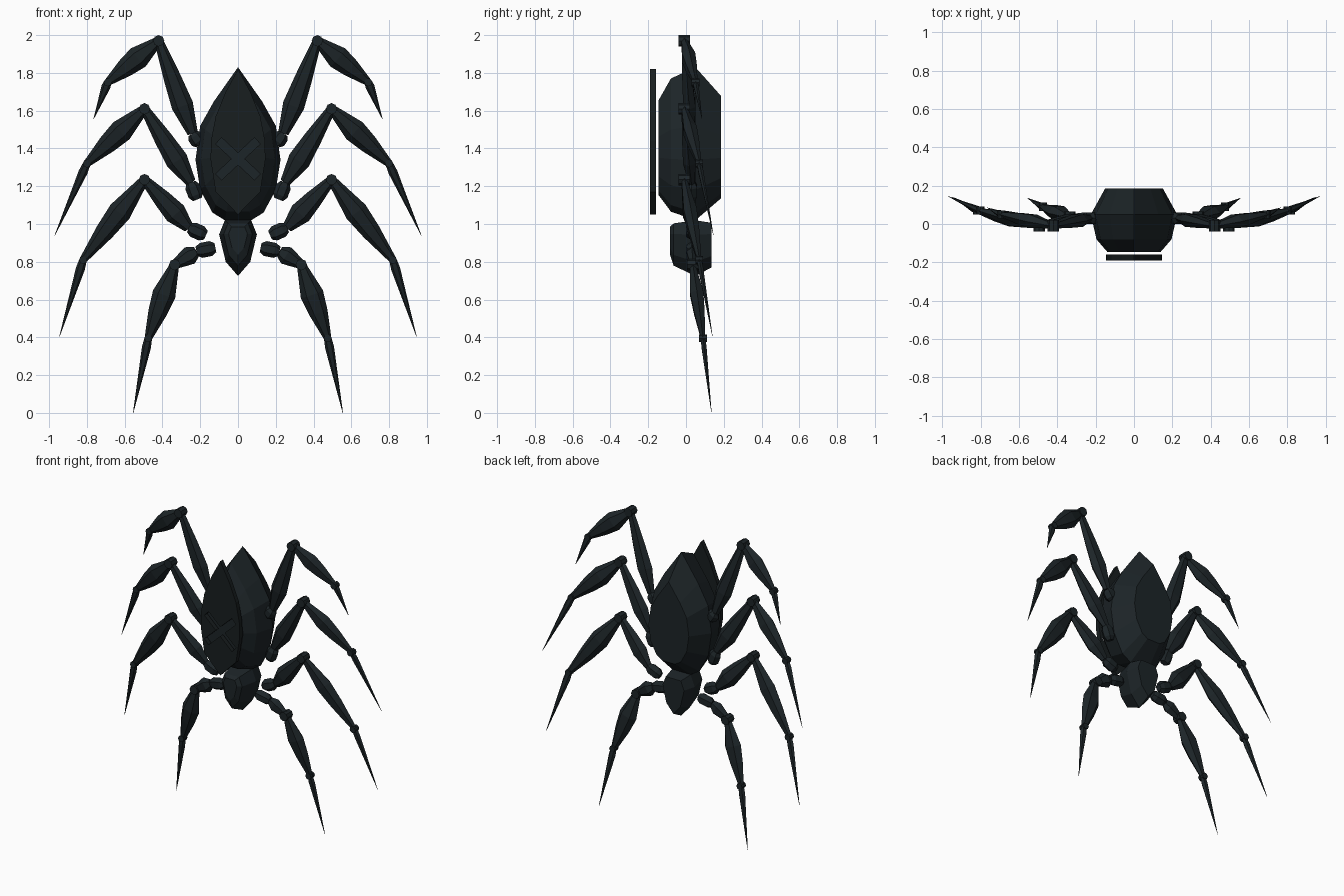
import bpy, bmesh, math
from mathutils import Vector, Matrix

if "Cube" in bpy.data.objects:
    bpy.data.objects.remove(bpy.data.objects["Cube"])


def material(name, rgb):
    m = bpy.data.materials.new(name)
    m.diffuse_color = (*rgb, 1)
    m.use_nodes = True
    m.node_tree.nodes["Principled BSDF"].inputs["Base Color"].default_value = m.diffuse_color
    return m


SHELL = material("dark_shell", (0.012, 0.018, 0.021))
PLATE = material("plate_shell", (0.009, 0.013, 0.014))


def finish(name, bm, mat):
    bmesh.ops.remove_doubles(bm, verts=bm.verts, dist=1e-5)
    bmesh.ops.recalc_face_normals(bm, faces=bm.faces)
    me = bpy.data.meshes.new(name)
    bm.to_mesh(me)
    bm.free()
    me.materials.append(mat)
    ob = bpy.data.objects.new(name, me)
    bpy.context.collection.objects.link(ob)
    return ob


def loft(name, rings, mat=SHELL):
    """Skin a list of equal-length point rings and cap both ends."""
    bm = bmesh.new()
    vs = [[bm.verts.new(p) for p in r] for r in rings]
    n = len(vs[0])
    for a, b in zip(vs, vs[1:]):
        for i in range(n):
            j = (i + 1) % n
            bm.faces.new((a[i], a[j], b[j], b[i]))
    bm.faces.new(vs[0])
    bm.faces.new(vs[-1])
    return finish(name, bm, mat)


def slab(name, half, layers, zc, mat=SHELL):
    """Symmetric outline in x-z, stacked along y with (y, scale) layers."""
    outline = half + [(-x, z) for x, z in reversed(half) if x > 0]
    return loft(name, [[(x * s, y, zc + (z - zc) * s) for x, z in outline]
                       for y, s in layers], mat)


def limb(name, a, b, profile, flat=0.65, sides=6):
    """Tapered limb from a to b; profile is (fraction, radius)."""
    a, b = Vector(a), Vector(b)
    d = (b - a).normalized()
    u = d.cross(Vector((0, 1, 0))).normalized()
    v = d.cross(u)
    rings = []
    for t, r in profile:
        c = a.lerp(b, t)
        rings.append([c + u * r * math.cos(k * math.tau / sides)
                      + v * r * flat * math.sin(k * math.tau / sides)
                      for k in range(sides)])
    return loft(name, rings)


def hinge(name, p, r, length):
    """Short eight-sided pin along y."""
    bm = bmesh.new()
    bmesh.ops.create_cone(bm, cap_ends=True, segments=8, radius1=r, radius2=r, depth=length,
                          matrix=Matrix.Translation(p) @ Matrix.Rotation(math.pi / 2, 4, 'X'))
    return finish(name, bm, SHELL)


# Abdomen and head
slab("abdomen", [(0, 1.83), (0.127, 1.65), (0.2, 1.52), (0.225, 1.34), (0.2, 1.18),
                 (0.135, 1.06), (0.07, 1.02)],
     [(-0.145, 0.62), (-0.08, 0.87), (0.05, 1), (0.185, 0.67)], 1.37)
slab("head", [(0, 0.725), (0.065, 0.8), (0.1, 0.945), (0.07, 1.02)],
     [(-0.085, 0.5), (-0.065, 0.76), (0.05, 1), (0.135, 0.8)], 0.95)

# Back plate with a crossed slot cut through it
plate = slab("back_plate", [(0, 1.82), (0.065, 1.7), (0.118, 1.57), (0.143, 1.44), (0.145, 1.34),
                            (0.118, 1.17), (0, 1.05)],
             [(-0.19, 1), (-0.16, 1)], 1.4, PLATE)
for ang in (43, -43):
    bm = bmesh.new()
    bmesh.ops.create_cube(bm, size=1, matrix=Matrix.Translation((0, -0.175, 1.345))
                          @ Matrix.Rotation(math.radians(ang), 4, 'Y')
                          @ Matrix.Diagonal((0.28, 0.1, 0.045, 1)))
    cutter = finish("slot_cutter", bm, PLATE)
    cutter.hide_render = True
    mod = plate.modifiers.new("slot", 'BOOLEAN')
    mod.operation = 'DIFFERENCE'
    mod.solver = 'EXACT'
    mod.object = cutter
    bpy.context.view_layer.objects.active = plate
    bpy.ops.object.modifier_apply(modifier=mod.name)
    bpy.data.objects.remove(cutter)

# Legs: hip start, hip end, knee, ankle, tip, thigh radius
LEGS = {
    "upper": [(0.2, 0.03, 1.42), (0.24, 0.03, 1.48), (0.42, -0.01, 1.97), (0.69, 0.05, 1.75), (0.765, 0.085, 1.555), 0.058],
    "middle": [(0.215, 0.03, 1.13), (0.25, 0.03, 1.22), (0.495, -0.01, 1.61), (0.8, 0.07, 1.32), (0.97, 0.145, 0.94), 0.06],
    "lower": [(0.17, 0.03, 0.94), (0.26, 0.03, 0.98), (0.495, -0.01, 1.235), (0.82, 0.07, 0.81), (0.945, 0.14, 0.405), 0.06],
    "front": [(0.12, 0.03, 0.875), (0.22, 0.03, 0.855), (0.335, 0.035, 0.785), (0.475, 0.09, 0.395), (0.555, 0.135, 0.0), 0.05],
}
for leg, (h0, h1, knee, ankle, tip, r) in LEGS.items():
    for side, s in (("right", 1), ("left", -1)):
        p = [Vector((s * q[0], q[1], q[2])) for q in (h0, h1, knee, ankle, tip)]
        n = f"{side}_{leg}_leg_"
        limb(n + "hip", p[0], p[1], [(0, 0.025), (0.25, 0.04), (0.75, 0.04), (1, 0.025)], 0.85)
        limb(n + "thigh", p[1], p[2], [(0, 0.028), (0.3, r), (0.6, r * 0.8), (1, 0.024)])
        limb(n + "shin", p[2], p[3], [(0, 0.024), (0.4, 0.062), (0.65, 0.05), (1, 0.02)])
        limb(n + "claw", p[3], p[4], [(0, 0.02), (0.12, 0.024), (0.5, 0.014), (1, 0.001)])
        hinge(n + "knee", p[2], 0.03, 0.06)
        hinge(n + "ankle", p[3], 0.021, 0.042)
